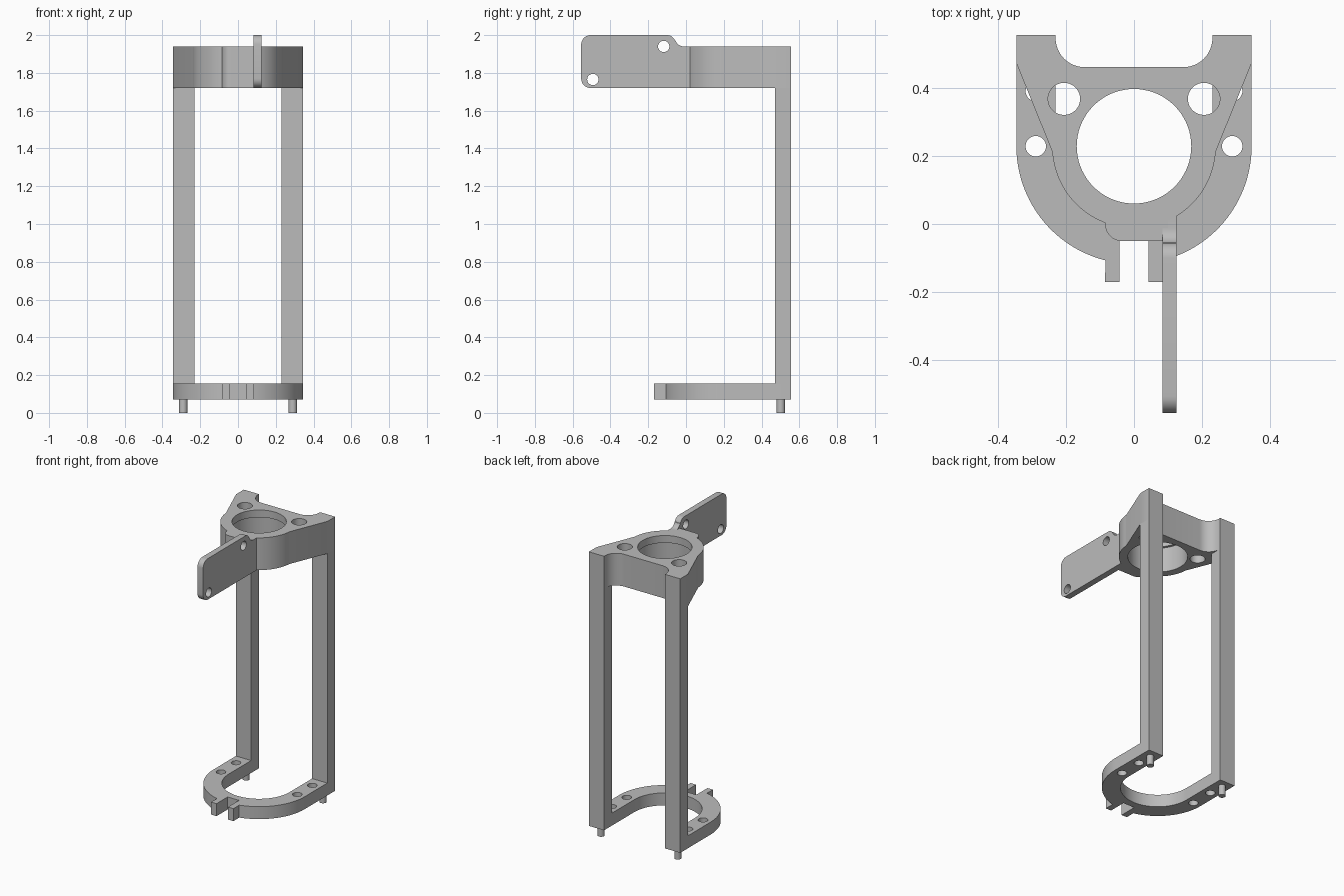
import bpy
import bmesh
from math import sin, cos, radians
from mathutils import Vector

cube = bpy.data.objects.get("Cube")
if cube:
    bpy.data.objects.remove(cube, do_unlink=True)

grey = bpy.data.materials.new("plain_grey")
grey.use_nodes = True
GREY = (0.5, 0.5, 0.5, 1)
grey.diffuse_color = GREY
grey.node_tree.nodes["Principled BSDF"].inputs["Base Color"].default_value = GREY


def arc(cx, cy, r, start, end, n=8):
    """Points along an arc, angles in degrees."""
    step = (end - start) / n
    return [(cx + r * cos(radians(start + i * step)),
             cy + r * sin(radians(start + i * step))) for i in range(n + 1)]


def circle(cx, cy, r, n=48):
    return arc(cx, cy, r, 0, 360, n)[:-1]


def rect(x0, x1, y0, y1):
    return [(x0, y0), (x1, y0), (x1, y1), (x0, y1)]


def mirrored(half):
    """Close an outline drawn on the +x side."""
    return half + [(-x, y) for x, y in reversed(half)]


def prism(name, outline, low, high, axis="z"):
    """Extrude an outline along z, or a (y, z) outline along x."""
    bm = bmesh.new()
    if axis == "z":
        points, push = [(a, b, low) for a, b in outline], (0, 0, high - low)
    else:
        points, push = [(low, a, b) for a, b in outline], (high - low, 0, 0)
    face = bm.faces.new([bm.verts.new(p) for p in points])
    top = bmesh.ops.extrude_face_region(bm, geom=[face])["geom"]
    bmesh.ops.translate(bm, vec=Vector(push),
                        verts=[v for v in top if isinstance(v, bmesh.types.BMVert)])
    bmesh.ops.recalc_face_normals(bm, faces=bm.faces)
    mesh = bpy.data.meshes.new(name)
    bm.to_mesh(mesh)
    bm.free()
    mesh.materials.append(grey)
    obj = bpy.data.objects.new(name, mesh)
    bpy.context.collection.objects.link(obj)
    return obj


def combine(obj, others, operation="DIFFERENCE"):
    """Apply booleans and remove the helper shapes."""
    bpy.context.view_layer.objects.active = obj
    for other in others:
        mod = obj.modifiers.new("cut", "BOOLEAN")
        mod.operation = operation
        mod.solver = "EXACT"
        mod.object = other
        bpy.ops.object.modifier_apply(modifier=mod.name)
        bpy.data.objects.remove(other, do_unlink=True)


W, IN, BACK, CY = 0.345, 0.23, 0.555, 0.228     # half width, post inside, back, bore centre
BASE, BASE_TOP, HEAD, TOP = 0.07, 0.155, 1.72, 1.94
parts = []

# U-shaped base with front tabs and a notch between them
outer = arc(0, CY, W, 0, -76, 28)
inner = arc(0, CY, IN, -90, 0, 32)
half = inner + [(IN, BACK), (W, BACK)] + outer + [
    (0.085, -0.17), (0.043, -0.17), (0.043, -0.05), (0, -0.05)]
right = half[1:-1]
outline = right + [(-x, y) for x, y in reversed(right)] + [(0, CY - IN)]
base = prism("base_ring", outline, BASE, BASE_TOP)
combine(base, [prism("hole", circle(s * 0.288, y, 0.03, 32), 0, 0.3)
               for s in (-1, 1) for y in (CY, 0.39)])
parts.append(base)

# Rear posts and locating pins
for side, s in (("left", 1), ("right", -1)):
    x0, x1 = sorted((s * IN, s * W))
    parts.append(prism(side + "_post", rect(x0, x1, 0.47, BACK), BASE_TOP, HEAD))
    parts.append(prism(side + "_pin", circle(s * 0.29, 0.502, 0.022, 32), 0, BASE))

# Upper bracket: curved front, splayed rear arms, scooped back edge
rear = arc(0.145, 0.545, 0.085, -90, 0, 12) + [(IN, BACK), (W, BACK), (W, 0.472)]
front = arc(0, CY, 0.24, -4, -90, 30)
half = rear + front[:-1]
outline = half + [(0, CY - 0.24)] + [(-x, y) for x, y in reversed(half)]
bracket = prism("upper_bracket", outline, HEAD, TOP)

# Square nose joining the bracket to the flag plate
nose = [(-0.085, 0.05)] + arc(-0.035, 0, 0.05, 180, 270) + [(0.1, -0.05), (0.1, 0.05)]
combine(bracket, [prism("nose", nose, HEAD, TOP)], "UNION")
cuts = [prism("hole", circle(s * 0.205, 0.367, 0.047), 1.6, 2.1) for s in (-1, 1)]
cuts.append(prism("bore", circle(0, CY, 0.168, 72), 1.6, 2.1))
cuts.append(prism("counterbore", circle(0, CY, 0.185, 72), 1.6, 1.89))
combine(bracket, cuts)
parts.append(bracket)

# Upright flag plate projecting forwards
flag_outline = (arc(-0.505, HEAD + 0.05, 0.05, 270, 180) + arc(-0.505, 1.95, 0.05, 180, 90)
                + arc(-0.1, 1.955, 0.045, 90, 20) + arc(-0.012, 1.985, 0.045, 200, 270)
                + [(0.022, TOP), (0.022, HEAD)])
flag = prism("flag_plate", flag_outline, 0.083, 0.125, "x")
combine(flag, [prism("hole", circle(y, z, 0.03, 32), 0, 0.2, "x")
               for y, z in ((-0.118, TOP), (-0.493, 1.765))])
parts.append(flag)

# Smooth the rounded walls, keep corners crisp
bpy.ops.object.select_all(action="DESELECT")
for part in parts:
    part.select_set(True)
bpy.context.view_layer.objects.active = base
bpy.ops.object.shade_smooth_by_angle(angle=radians(30))
